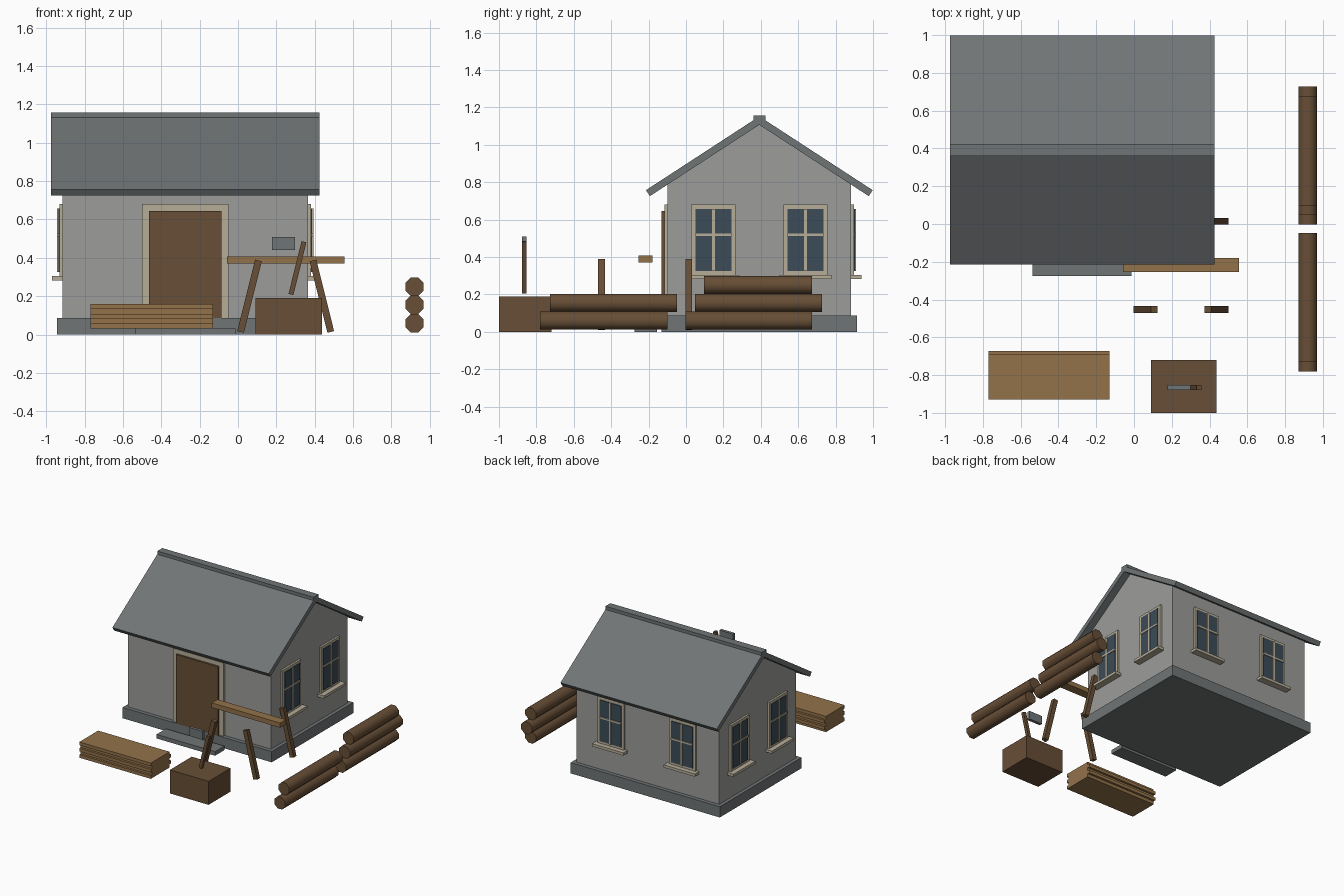
import bpy
import bmesh
import math
from mathutils import Matrix, Vector

default = bpy.data.objects.get("Cube")
if default:
    bpy.data.objects.remove(default, do_unlink=True)


def material(name, rgb):
    # sRGB 0-255 to linear
    lin = [((c / 255 + 0.055) / 1.055) ** 2.4 for c in rgb] + [1]
    m = bpy.data.materials.new(name)
    m.use_nodes = True
    m.diffuse_color = lin
    bsdf = next(n for n in m.node_tree.nodes if n.type == 'BSDF_PRINCIPLED')
    bsdf.inputs["Base Color"].default_value = lin
    return m


WALL = material("wall_grey", (156, 158, 155))
SLATE = material("slate_grey", (112, 117, 118))
BROWN = material("dark_wood", (103, 78, 54))
TAN = material("light_wood", (146, 114, 74))
TRIM = material("cream_trim", (182, 173, 153))
GLASS = material("window_glass", (60, 75, 87))


def finish(name, bm, mat):
    bmesh.ops.recalc_face_normals(bm, faces=bm.faces)
    mesh = bpy.data.meshes.new(name)
    bm.to_mesh(mesh)
    bm.free()
    mesh.materials.append(mat)
    ob = bpy.data.objects.new(name, mesh)
    bpy.context.collection.objects.link(ob)
    return ob


def box(name, mat, x, y, z, tilt=0):
    """Box from three (min, max) ranges, tilted about the y axis."""
    size = [r[1] - r[0] for r in (x, y, z)]
    mid = Vector([(r[0] + r[1]) / 2 for r in (x, y, z)])
    bm = bmesh.new()
    bmesh.ops.create_cube(bm, size=1)
    bm.transform(Matrix.Translation(mid) @ Matrix.Rotation(tilt, 4, 'Y')
                 @ Matrix.Diagonal((*size, 1)))
    return finish(name, bm, mat)


def prism(name, mat, profile, x0, x1):
    """Extrude a (y, z) profile along x."""
    bm = bmesh.new()
    face = bm.faces.new([bm.verts.new((x0, y, z)) for y, z in profile])
    ext = bmesh.ops.extrude_face_region(bm, geom=[face])
    verts = [v for v in ext["geom"] if isinstance(v, bmesh.types.BMVert)]
    bmesh.ops.translate(bm, verts=verts, vec=(x1 - x0, 0, 0))
    return finish(name, bm, mat)


# House body
CX, CY = -0.275, 0.392
HW, HD = 0.64, 0.49
SLOPE = 0.652
APEX = 1.107
eave = APEX - HD * SLOPE
box("foundation", SLATE, (CX - 0.668, CX + 0.668), (CY - 0.522, CY + 0.522), (0, 0.087))
prism("walls", WALL, [(CY - HD, 0.087), (CY + HD, 0.087), (CY + HD, eave),
                      (CY, APEX), (CY - HD, eave)], CX - HW, CX + HW)

# Roof slabs and ridge cap
run = 0.585
for side, label in ((-1, "front"), (1, "back")):
    low = (CY + side * run, APEX - run * SLOPE)
    prism(label + "_roof", SLATE,
          [(CY, APEX), low, (low[0] + side * 0.021, low[1] + 0.032), (CY, APEX + 0.045)],
          CX - 0.7, CX + 0.7)
box("ridge_cap", SLATE, (CX - 0.7, CX + 0.7), (CY - 0.032, CY + 0.032), (1.11, 1.157))

# Door and step
wall_y = CY - HD
box("door_frame", TRIM, (-0.5, -0.05), (wall_y - 0.018, wall_y), (0.087, 0.68))
box("door", BROWN, (-0.465, -0.087), (wall_y - 0.034, wall_y), (0.087, 0.645))
box("door_step", SLATE, (-0.537, -0.013), (-0.275, -0.155), (0, 0.033))


def window(name, wall, u):
    """Framed window on a wall: right, left or back; u is its centre along it."""
    def part(label, mat, half, z, depth, shift=0):
        along = (u + shift - half, u + shift + half)
        if wall == "back":
            box(name + label, mat, along, (CY + HD, CY + HD + depth), z)
        else:
            s = 1 if wall == "left" else -1
            face = CX + s * HW
            box(name + label, mat, tuple(sorted((face, face + s * depth))), along, z)

    part("_frame", TRIM, 0.118, (0.3, 0.68), 0.016)
    part("_glass", GLASS, 0.096, (0.325, 0.658), 0.022)
    part("_mullion", TRIM, 0.008, (0.325, 0.658), 0.028)
    part("_crossbar", TRIM, 0.096, (0.512, 0.526), 0.028)
    part("_sill", TRIM, 0.14, (0.283, 0.305), 0.055)


for i in (-1, 1):
    tag = "near" if i < 0 else "far"
    window("left_window_" + tag, "left", CY + i * 0.246)
    window("right_window_" + tag, "right", CY + i * 0.246)
    window("back_window_" + tag, "back", CX + i * 0.32)

# Log piles: (start y, end y, height)
logs = [(-0.78, -0.1, 0.06), (-0.727, -0.048, 0.155),
        (-0.003, 0.674, 0.06), (0.048, 0.727, 0.155), (0.096, 0.674, 0.25)]
for n, (y0, y1, z) in enumerate(logs):
    bm = bmesh.new()
    bmesh.ops.create_cone(bm, cap_ends=True, segments=8, radius1=0.052,
                          radius2=0.052, depth=y1 - y0)
    bm.transform(Matrix.Translation((0.92, (y0 + y1) / 2, z))
                 @ Matrix.Rotation(math.pi / 2, 4, 'X')
                 @ Matrix.Rotation(math.pi / 8, 4, 'Z'))
    log = finish(f"log_{n + 1}", bm, BROWN)
    bpy.ops.object.select_all(action='DESELECT')
    log.select_set(True)
    bpy.context.view_layer.objects.active = log
    bpy.ops.object.shade_smooth_by_angle(angle=math.radians(50))

# Lumber stack, planks staggered
for n in range(5):
    dy = 0.018 * (n % 2)
    z = 0.032 + n * 0.0255
    box(f"plank_{n + 1}", TAN, (-0.77, -0.13), (-0.93 + dy, -0.69 + dy), (z, z + 0.0255))

# Chopping block and axe
box("chopping_block", BROWN, (0.09, 0.437), (-1, -0.72), (0, 0.19))
box("axe_handle", BROWN, (0.297, 0.323), (-0.878, -0.853), (0.205, 0.488), math.radians(14))
box("axe_head", SLATE, (0.178, 0.298), (-0.878, -0.853), (0.442, 0.51))

# Sawhorse beam and splayed legs
box("sawhorse_beam", TAN, (-0.058, 0.555), (-0.253, -0.18), (0.37, 0.408))
for x, lean in ((0.06, 1), (0.437, -1)):
    for y in (-0.452, 0.015):
        side = "left" if x > 0.2 else "right"
        row = "front" if y < 0 else "back"
        box(f"sawhorse_leg_{row}_{side}", BROWN, (x - 0.018, x + 0.018),
            (y - 0.018, y + 0.018), (0.008, 0.392), lean * math.radians(14))
